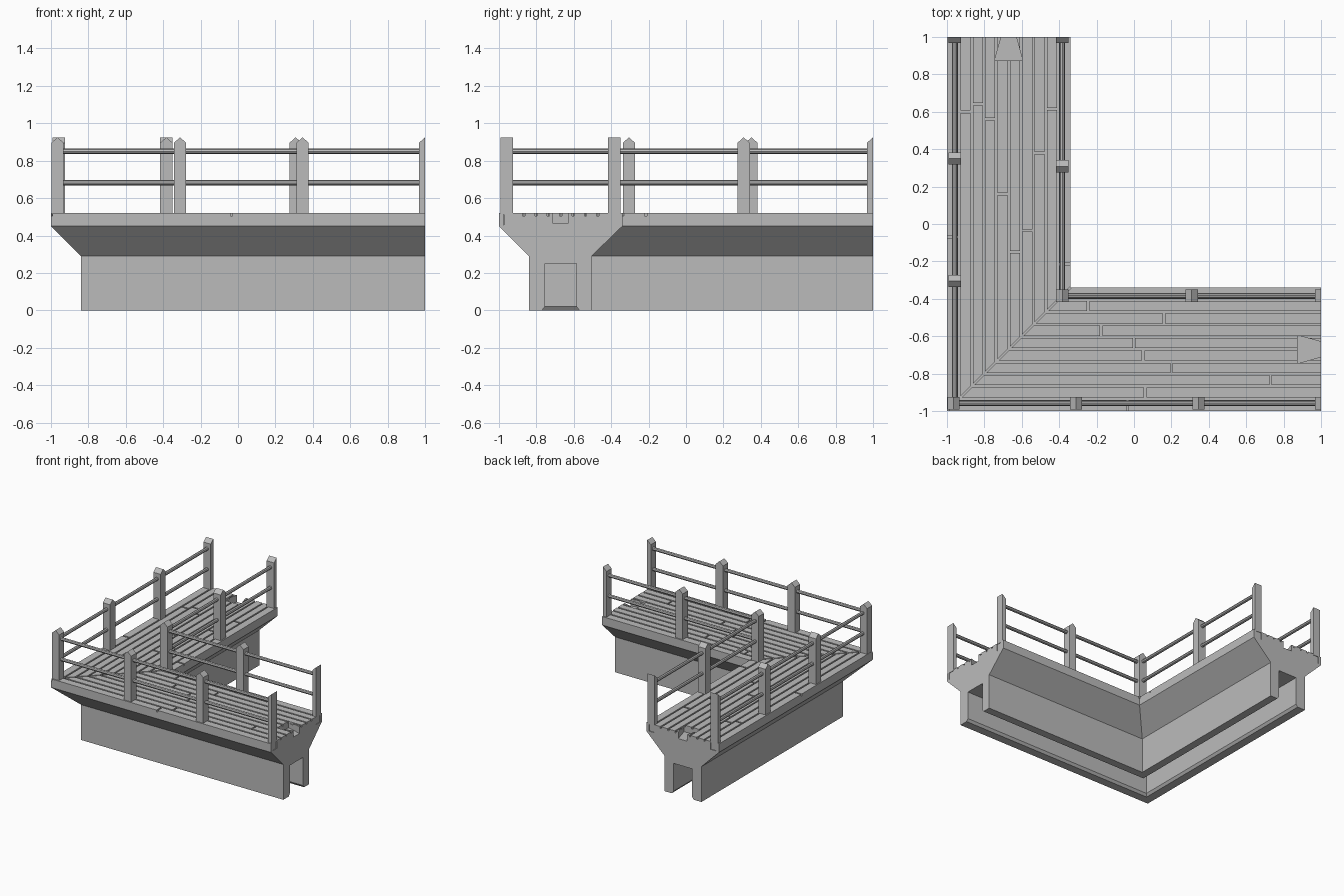
import bpy, bmesh

cube = bpy.data.objects.get("Cube")
if cube:
    bpy.data.objects.remove(cube, do_unlink=True)

GREY = (0.5, 0.5, 0.5, 1)
stone = bpy.data.materials.new("plain grey")
stone.use_nodes = True
stone.diffuse_color = GREY
stone.node_tree.nodes["Principled BSDF"].inputs["Base Color"].default_value = GREY

ARMS = ("front", "side")
DECK, BASE_TOP = 0.52, 0.505


def place(arm, along, across, z):
    """The two arms are mirror twins about the diagonal."""
    return (along, across, z) if arm == "front" else (across, along, z)


def finish(name, bm, helper=False):
    bmesh.ops.recalc_face_normals(bm, faces=bm.faces)
    mesh = bpy.data.meshes.new(name)
    bm.to_mesh(mesh)
    bm.free()
    mesh.materials.append(stone)
    obj = bpy.data.objects.new(name, mesh)
    bpy.context.collection.objects.link(obj)
    if helper:
        obj.hide_render = True
        obj.hide_viewport = True
        obj.display_type = 'WIRE'
    return obj


def prism(bm, lower, upper):
    """Closed solid between two matching outlines."""
    a = [bm.verts.new(p) for p in lower]
    b = [bm.verts.new(p) for p in upper]
    bm.faces.new(a)
    bm.faces.new(b)
    for i in range(len(a)):
        j = (i + 1) % len(a)
        bm.faces.new((a[i], a[j], b[j], b[i]))


def slab(bm, arm, outline, z0, z1):
    prism(bm, [place(arm, u, v, z0) for u, v in outline],
          [place(arm, u, v, z1) for u, v in outline])


def box(bm, arm, u0, u1, v0, v1, z0, z1):
    slab(bm, arm, [(u0, v0), (u1, v0), (u1, v1), (u0, v1)], z0, z1)


# Wall and flared deck base, one section swept round the mitred corner
SECTION = [(-1, .45), (-.84, .29), (-.84, 0), (-.77, 0), (-.755, .02),
           (-.755, .25), (-.585, .25), (-.585, .02), (-.57, 0), (-.505, 0),
           (-.505, .29), (-.34, .45), (-.34, BASE_TOP), (-1, BASE_TOP)]
bm = bmesh.new()
rings = [[bm.verts.new(p) for p in ring] for ring in (
    [(1, v, z) for v, z in SECTION],
    [(v, v, z) for v, z in SECTION],
    [(v, 1, z) for v, z in SECTION])]
for r, s in zip(rings, rings[1:]):
    for i in range(len(r)):
        j = (i + 1) % len(r)
        bm.faces.new((r[i], r[j], s[j], s[i]))
bm.faces.new(rings[0])
bm.faces.new(rings[2])
base = finish("base", bm)

# Deck planks, each split by one seam
SEAMS = {"front": [-.035, .06, .73, .2, .05, 0, -.175, .16, -.245, None],
         "side": [-.07, .6, .64, .56, .16, -.15, -.035, .38, .615, -.215]}
PITCH, GAP = 0.066, 0.006
bm = bmesh.new()
for arm in ARMS:
    for i, seam in enumerate(SEAMS[arm]):
        v0 = -1 + PITCH * i + (GAP if i else 0)
        v1 = -1 + PITCH * (i + 1) - (GAP if i < 9 else 0)
        m = 0.008
        end = 1 if seam is None else seam - GAP
        slab(bm, arm, [(v0 + m, v0), (end, v0), (end, v1), (v1 + m, v1)], BASE_TOP, DECK)
        if seam is not None:
            box(bm, arm, seam + GAP, 1, v0, v1, BASE_TOP, DECK)
planks = finish("deck_planks", bm)

# Dovetail sockets and post sockets at the open ends
ROWS = ((-.958, -.95), (-.383, -.39))
bm = bmesh.new()
for arm in ARMS:
    slab(bm, arm, [(.875, -.745), (1, -.71), (1.02, -.705),
                   (1.02, -.635), (1, -.63), (.875, -.595)], .465, .6)
    for row, socket in ROWS:
        box(bm, arm, .97, 1.02, socket - .025, socket + .025, .455, .6)
cutter = finish("socket_cutter", bm, helper=True)
for obj in (base, planks):
    mod = obj.modifiers.new("sockets", 'BOOLEAN')
    mod.operation = 'DIFFERENCE'
    mod.solver = 'EXACT'
    mod.object = cutter

# Posts with gabled tops; end posts are halves with a tenon
HALF, SHOULDER, PEAK, FOOT = 0.033, 0.895, 0.925, 0.512


def post(name, arm, u, v):
    bm = bmesh.new()
    if u == 1:
        gable = [(u - HALF, FOOT), (u, FOOT), (u, PEAK), (u - HALF, SHOULDER)]
        socket = dict(ROWS)[v]
        box(bm, arm, .972, .996, socket - .024, socket + .024, .456, FOOT)
    else:
        gable = [(u - HALF, FOOT), (u + HALF, FOOT), (u + HALF, SHOULDER),
                 (u, PEAK), (u - HALF, SHOULDER)]
    prism(bm, [place(arm, a, v - HALF, z) for a, z in gable],
          [place(arm, a, v + HALF, z) for a, z in gable])
    finish(name, bm)


OUTER, INNER = ROWS[0][0], ROWS[1][0]
post("outer_corner_post", "front", -.965, OUTER)
post("inner_corner_post", "front", INNER, INNER)
for arm, outer_spots in (("front", (-.31, .345, 1)), ("side", (-.305, .35, 1))):
    for n, u in enumerate(outer_spots, 1):
        post(f"{arm}_outer_post_{n}", arm, u, OUTER)
    for n, u in enumerate((.308, 1), 1):
        post(f"{arm}_inner_post_{n}", arm, u, INNER)

# Round handrails, two per side
RADIUS = 0.014
for arm in ARMS:
    for side, v in (("outer", OUTER), ("inner", INNER)):
        for level, z in (("lower", .682), ("upper", .85)):
            bm = bmesh.new()
            bmesh.ops.create_circle(bm, segments=8, radius=RADIUS)
            ring = [(p.co.x, p.co.y) for p in bm.verts]
            bm.clear()
            prism(bm, [place(arm, v, v + a, z + b) for a, b in ring],
                  [place(arm, .98, v + a, z + b) for a, b in ring])
            finish(f"{arm}_{side}_{level}_rail", bm)
